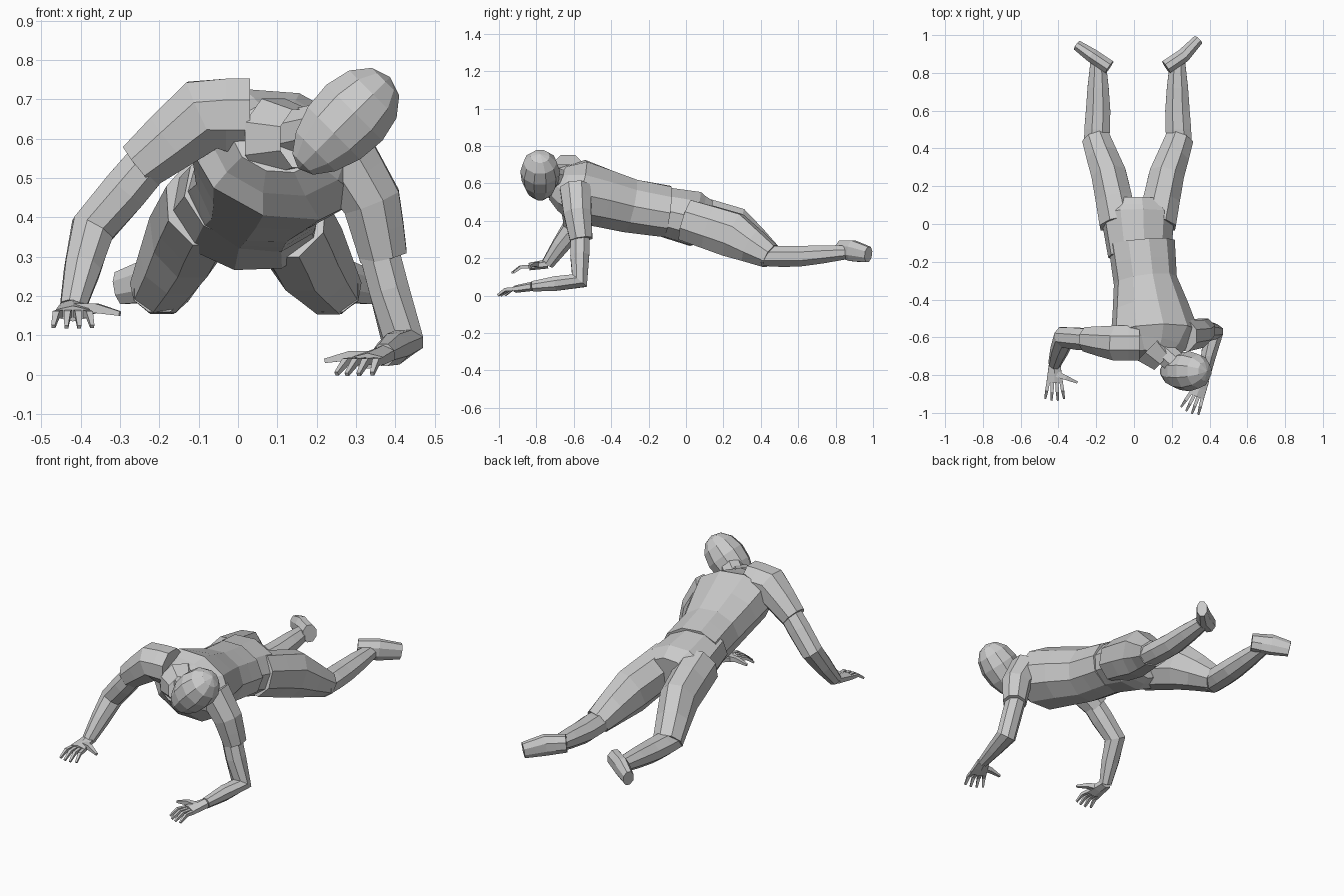
import bpy
import bmesh
from math import sin, cos, pi, radians
from mathutils import Vector, Matrix

RIGHT, LEFT = -1, 1
ACROSS = Vector((1, 0, 0))
ALONG = Vector((0, 1, 0))
UPWARD = Vector((0, 0, 1))
ROLLED = UPWARD + ACROSS * .3  # the trunk leans, right shoulder raised

default_cube = bpy.data.objects.get("Cube")
if default_cube:
    bpy.data.objects.remove(default_cube, do_unlink=True)

# One plain colour for the whole figure
shade = (.6, .6, .6, 1)
grey = bpy.data.materials.new("plain grey")
grey.use_nodes = True
grey.diffuse_color = shade
grey.node_tree.nodes["Principled BSDF"].inputs["Base Color"].default_value = shade


def finish(name, bm):
    bmesh.ops.recalc_face_normals(bm, faces=bm.faces)
    mesh = bpy.data.meshes.new(name)
    bm.to_mesh(mesh)
    bm.free()
    mesh.materials.append(grey)
    bpy.context.collection.objects.link(bpy.data.objects.new(name, mesh))


def with_midpoints(values, swell=1):
    """Insert the average of each neighbouring pair, scaled by swell."""
    result = [values[0]]
    for before, after in zip(values, values[1:]):
        result += [(before + after) * swell / 2, after]
    return result


def limb(name, joints, widths, depths=None, up=UPWARD, sides=8, swell=1, capped=True):
    """Faceted tube through the joints, with given half widths and half depths."""
    path = with_midpoints([Vector(joint) for joint in joints])
    wide = with_midpoints(widths, swell)
    deep = with_midpoints(depths or widths, swell)
    bm = bmesh.new()
    rings = []
    for i, centre in enumerate(path):
        ahead = path[min(i + 1, len(path) - 1)]
        behind = path[max(i - 1, 0)]
        tangent = (ahead - behind).normalized()
        normal = (up - tangent * up.dot(tangent)).normalized()
        side = normal.cross(tangent)
        ring = []
        for k in range(sides):
            angle = pi * (k * 2 + 1) / sides
            offset = side * wide[i] * cos(angle) + normal * deep[i] * sin(angle)
            ring.append(bm.verts.new(centre + offset))
        rings.append(ring)
    for ring, following in zip(rings, rings[1:]):
        for k in range(sides):
            bm.faces.new((ring[k - 1], ring[k], following[k], following[k - 1]))
    if capped:
        bm.faces.new(rings[0])
        bm.faces.new(rings[-1])
    finish(name, bm)


def hand(name, wrist, forward, which):
    """Palm, four fanned fingers that droop at the tips, and an inward thumb."""
    wrist = Vector(wrist)
    forward = Vector(forward).normalized()
    inward = forward.cross(UPWARD).normalized() * which
    knuckles = wrist + forward * .1
    limb(name + "_palm", [wrist, knuckles], [.035, .05], [.025, .02], sides=6)
    for finger, label in enumerate(("index", "middle", "ring", "little")):
        fan = 1.5 - finger
        root = knuckles + inward * fan * .023
        length = .1 - abs(fan) * .01
        tip = root + forward * length + inward * fan * .01 - UPWARD * .02
        bend = root.lerp(tip, .5) + UPWARD * .015
        limb(name + "_" + label + "_finger", [root, bend, tip],
             [.013, .012, .007], sides=4)
    root = wrist + forward * .05
    tip = knuckles + inward * .12
    bend = root.lerp(tip, .5) + UPWARD * .01
    limb(name + "_thumb", [root, bend, tip], [.025, .017, .008], sides=4)


# Trunk
collar_base = (.1, -.7, .6)
chest = (.11, -.58, .56)
belly = (.06, -.3, .48)
waist = (.04, -.1, .45)
seat = (.02, .05, .41)
limb("shirt", [collar_base, chest, belly, waist], [.12, .24, .17, .18],
     [.09, .17, .15, .14], up=ROLLED, sides=10)
limb("trouser_seat", [(.03, -.17, .46), seat, (.02, .13, .4)], [.17, .2, .14],
     [.13, .15, .11], up=UPWARD + ACROSS * .2, sides=10)


# Legs: mirrored about the seat, the right one a little higher
def leg_point(which, out, y, z):
    return Vector((seat[0] + out * which, y, z))


for which, label in ((RIGHT, "right"), (LEFT, "left")):
    hip = leg_point(which, .1, 0, .42)
    thigh = leg_point(which, .15, .25, .34)
    knee = leg_point(which, .22, .45, .21)
    calf = leg_point(which, .21, .6, .21)
    ankle = leg_point(which, .21, .85, .23)
    heel = leg_point(which, .15, .83, .25)
    instep = leg_point(which, .24, .89, .24)
    toe = leg_point(which, .32, .96, .22) + ALONG * which * .015
    raised = UPWARD * which * -.015
    limb(label + "_thigh", [hip + raised, thigh + raised, knee],
         [.11, .1, .08], [.12, .13, .07])
    limb(label + "_shin", [knee - ALONG * .05, calf, ankle],
         [.07, .07, .045], [.055, .06, .04], swell=1.05)
    limb(label + "_foot", [heel, instep, toe], [.04, .04, .03], [.05, .06, .045])

# Right arm: reaching out to the side
shoulder = Vector((-.09, -.63, .66))
cuff = Vector((-.25, -.61, .53))
elbow = Vector((-.37, -.6, .37))
wrist = Vector((-.42, -.74, .17))
limb("right_sleeve", [shoulder + ACROSS * .12, shoulder, cuff], [.1, .1, .07], up=ALONG)
limb("right_arm", [cuff.lerp(shoulder, .3), elbow, wrist], [.06, .06, .035],
     up=ALONG, swell=1.05)
hand("right_hand", wrist, (0, -1, -.15), RIGHT)

# Left arm: upper arm dropping down, forearm lying on the ground
shoulder = Vector((.26, -.59, .57))
cuff = Vector((.37, -.56, .3))
elbow = Vector((.42, -.57, .08))
wrist = Vector((.37, -.82, .05))
limb("left_sleeve", [shoulder, (.34, -.58, .44), cuff], [.09, .08, .065], up=ACROSS)
limb("left_arm", [cuff.lerp(shoulder, .2), elbow, wrist], [.055, .055, .03],
     up=ACROSS)
hand("left_hand", wrist, (-.4, -.9, -.15), LEFT)

# Neck inside an open collar
skull = Vector((.27, -.78, .64))
limb("neck", [(.09, -.62, .6), skull], [.065, .065])
limb("collar", [(.09, -.65, .6), (.16, -.72, .6)], [.11, .08], capped=False)

# Head: egg shape narrowing to the chin, tipped to the left
bm = bmesh.new()
bmesh.ops.create_uvsphere(bm, u_segments=10, v_segments=7, radius=1)
for vert in bm.verts:
    girth = .105 * (1 + vert.co.z * .15)
    vert.co = Vector((vert.co.x * girth, vert.co.y * girth, vert.co.z * .165))
tilt = Matrix.Rotation(radians(45), 4, "Y")
bmesh.ops.transform(bm, matrix=Matrix.Translation(skull) @ tilt, verts=bm.verts)
finish("head", bm)
